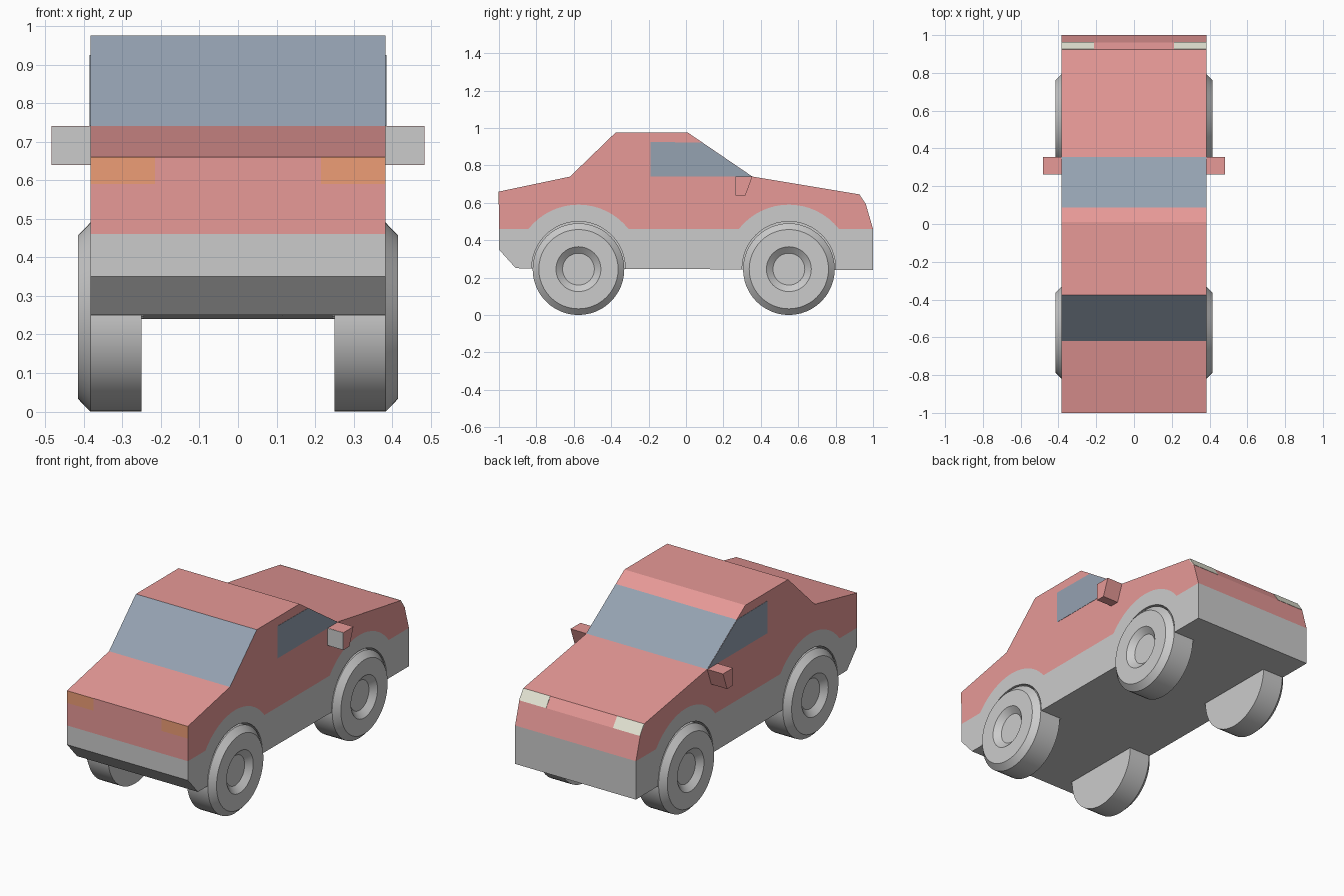
import bpy, bmesh, math

if "Cube" in bpy.data.objects:
    bpy.data.objects.remove(bpy.data.objects["Cube"])

W = 0.383                        # half width of the body
REAR_Y, FRONT_Y, AXLE_Z = -0.575, 0.55, 0.245


def material(name, rgb):
    m = bpy.data.materials.new(name)
    m.diffuse_color = (*rgb, 1)
    m.use_nodes = True
    m.node_tree.nodes["Principled BSDF"].inputs["Base Color"].default_value = m.diffuse_color
    return m


RED = material("red_paint", (0.80, 0.32, 0.31))
GLASS = material("glass", (0.30, 0.36, 0.44))
CREAM = material("headlight_cream", (0.80, 0.80, 0.68))
ORANGE = material("taillight_orange", (0.85, 0.34, 0.18))


def finish(name, bm, mat=None):
    bmesh.ops.recalc_face_normals(bm, faces=bm.faces)
    me = bpy.data.meshes.new(name)
    bm.to_mesh(me)
    bm.free()
    ob = bpy.data.objects.new(name, me)
    bpy.context.collection.objects.link(ob)
    if mat:
        me.materials.append(mat)
    return ob


def prism(name, profile, x0, x1, mat=None):
    """Extrude a (y, z) profile from x0 to x1."""
    bm = bmesh.new()
    face = bm.faces.new([bm.verts.new((x0, y, z)) for y, z in profile])
    ext = bmesh.ops.extrude_face_region(bm, geom=[face])
    for v in ext["geom"]:
        if isinstance(v, bmesh.types.BMVert):
            v.co.x = x1
    return finish(name, bm, mat)


def lathe(name, profile, side, cy, cz, steps=48):
    """Spin an (x, radius) profile round an axle parallel to x."""
    bm = bmesh.new()
    verts = [bm.verts.new((side * x, cy, cz + r)) for x, r in profile]
    edges = [bm.edges.new(p) for p in zip(verts, verts[1:])]
    bmesh.ops.spin(bm, geom=verts + edges, cent=(0, cy, cz), axis=(1, 0, 0),
                   angle=2 * math.pi, steps=steps)
    bmesh.ops.remove_doubles(bm, verts=bm.verts, dist=1e-4)
    return finish(name, bm)


def arch(cy, r=0.34, cz=0.25, z=0.46, n=16):
    """Arch line over a wheel, running from +y to -y."""
    a = math.asin((z - cz) / r)
    return [(cy + r * math.cos(t), cz + r * math.sin(t))
            for t in (a + (math.pi - 2 * a) * i / n for i in range(n + 1))]


seam = [(1, 0.46)] + arch(FRONT_Y) + arch(REAR_Y) + [(-1, 0.46)]

# Painted upper body
body = prism("upper_body", seam + [
    (-1, 0.66), (-0.62, 0.74), (-0.377, 0.975), (0.01, 0.975), (0.088, 0.922),
    (0.355, 0.74), (0.925, 0.645), (0.962, 0.59)], -W, W, RED)

# Rear window and windscreen are whole sloping faces of the body
body.data.materials.append(GLASS)
for p in body.data.polygons:
    c = p.center
    if abs(p.normal.x) < 0.1 and c.z > 0.8 and (-0.6 < c.y < -0.4 or 0.15 < c.y < 0.3):
        p.material_index = 1

# Grey lower body with wheel wells
lower = prism("lower_body", seam + [(-1, 0.35), (-0.91, 0.25), (1, 0.24)], -W, W)
for side in (-1, 1):
    for cy in (REAR_Y, FRONT_Y):
        cut = lathe("wheel_well_cutter", [(0.245, 0), (0.245, 0.25), (0.5, 0.25), (0.5, 0)],
                    side, cy, 0.25)
        cut.hide_render = True
        cut.hide_viewport = True
        mod = lower.modifiers.new("wheel_well", 'BOOLEAN')
        mod.object = cut
        mod.solver = 'EXACT'

# Wheels: chamfered tyre with a recessed hub
wheel = [(0.25, 0), (0.25, 0.245), (0.383, 0.245), (0.415, 0.212),
         (0.415, 0.12), (0.385, 0.085), (0.385, 0)]
for side, s in ((-1, "left"), (1, "right")):
    for cy, e in ((REAR_Y, "rear"), (FRONT_Y, "front")):
        ob = lathe(f"{e}_wheel_{s}", wheel, side, cy, AXLE_Z)
        bpy.ops.object.select_all(action='DESELECT')
        ob.select_set(True)
        bpy.context.view_layer.objects.active = ob
        bpy.ops.object.shade_smooth_by_angle(angle=math.radians(25))

    # Side window
    prism(f"side_window_{s}", [(-0.19, 0.74), (0.353, 0.74), (0.085, 0.922), (-0.19, 0.925)],
          side * (W - 0.003), side * (W + 0.0015), GLASS)
    # Wing mirror with grey mirror glass
    prism(f"mirror_{s}", [(0.265, 0.74), (0.355, 0.74), (0.318, 0.64), (0.265, 0.64)],
          side * W, side * 0.483, RED)
    prism(f"mirror_glass_{s}", [(0.263, 0.739), (0.266, 0.739), (0.266, 0.641), (0.263, 0.641)],
          side * W, side * 0.482)
    # Headlight on the sloping nose
    prism(f"headlight_{s}", [(0.9265, 0.646), (0.9637, 0.5905), (0.955, 0.59), (0.92, 0.642)],
          side * 0.212, side * W, CREAM)
    # Taillight
    prism(f"taillight_{s}", [(-1.0015, 0.59), (-1.0015, 0.66), (-0.997, 0.66), (-0.997, 0.59)],
          side * 0.215, side * W, ORANGE)
